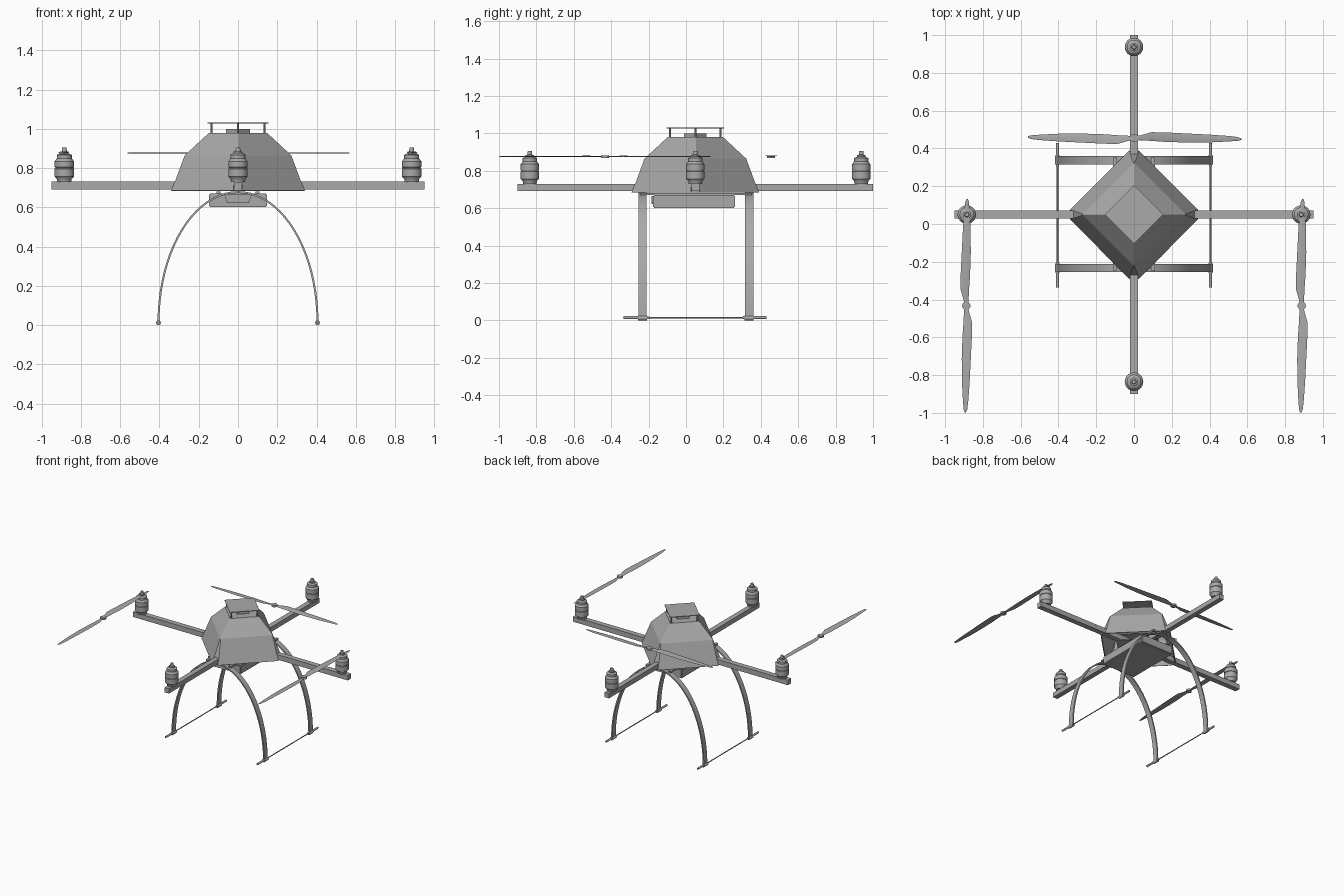
import bpy, bmesh, math
from mathutils import Matrix, Vector

if "Cube" in bpy.data.objects:
    bpy.data.objects.remove(bpy.data.objects["Cube"], do_unlink=True)

grey = bpy.data.materials.new("plain grey")
grey.use_nodes = True
COLOUR = (0.4, 0.4, 0.4, 1)
grey.diffuse_color = COLOUR
grey.node_tree.nodes["Principled BSDF"].inputs["Base Color"].default_value = COLOUR

MID = 0.05          # y of the airframe centre
AXES = [(1, 0), (0, 1), (-1, 0), (0, -1)]


def finish(bm, name, smooth=False):
    bmesh.ops.recalc_face_normals(bm, faces=bm.faces)
    mesh = bpy.data.meshes.new(name)
    bm.to_mesh(mesh)
    bm.free()
    mesh.materials.append(grey)
    ob = bpy.data.objects.new(name, mesh)
    bpy.context.collection.objects.link(ob)
    if smooth:
        bpy.ops.object.select_all(action='DESELECT')
        ob.select_set(True)
        bpy.context.view_layer.objects.active = ob
        bpy.ops.object.shade_smooth_by_angle(angle=math.radians(35))
    return ob


def box(name, centre, size, turn=0, bevel=0):
    bm = bmesh.new()
    bmesh.ops.create_cube(bm, size=1)
    bmesh.ops.scale(bm, vec=size, verts=bm.verts)
    if bevel:
        bmesh.ops.bevel(bm, geom=bm.edges[:], offset=bevel, segments=2, affect='EDGES')
    bmesh.ops.transform(bm, matrix=Matrix.Translation(centre) @ Matrix.Rotation(turn, 4, 'Z'),
                        verts=bm.verts)
    return finish(bm, name)


def rod(name, a, b, radius, sides=12):
    a, b = Vector(a), Vector(b)
    bm = bmesh.new()
    spin = (b - a).to_track_quat('Z', 'Y').to_matrix().to_4x4()
    bmesh.ops.create_cone(bm, cap_ends=True, segments=sides, radius1=radius, radius2=radius,
                          depth=(b - a).length, matrix=Matrix.Translation((a + b) / 2) @ spin)
    return finish(bm, name, True)


def skin(bm, rings, closed=True):
    for low, high in zip(rings, rings[1:]):
        n = len(low)
        for i in range(n if closed else n - 1):
            j = (i + 1) % n
            bm.faces.new((low[i], low[j], high[j], high[i]))


def lathe(name, profile, x, y, sides=24):
    bm = bmesh.new()
    rings = []
    for r, z in profile:
        rings.append([bm.verts.new((x + r * math.cos(math.tau * i / sides),
                                    y + r * math.sin(math.tau * i / sides), z))
                      for i in range(sides)])
    skin(bm, rings)
    bm.faces.new(rings[0])
    bm.faces.new(rings[-1])
    return finish(bm, name, True)


# Faceted canopy: stacked diamonds, split at the lower corners for the arms
bm = bmesh.new()
rings = []
for r, z, cut in [(0.365, 0.685, 0.024), (0.34, 0.735, 0.02), (0.275, 0.865, 0.003), (0.15, 0.98, 0.002)]:
    ring = []
    for ax, ay in AXES:
        for s in (-cut, cut):
            ring.append(bm.verts.new((ax * (r - cut) - ay * s, MID + ay * (r - cut) + ax * s, z)))
    rings.append(ring)
skin(bm, rings)
bm.faces.new(rings[-1])
for f in [f for f in bm.faces if f.calc_center_median().z < 0.73 and f.calc_area() < 0.004]:
    bm.faces.remove(f)
canopy = finish(bm, "canopy")
wall = canopy.modifiers.new("wall", 'SOLIDIFY')
wall.thickness = 0.006

# Raised deck on four posts, with a small module beneath it
quarter = math.pi / 4
box("top_deck", (0, MID, 1.029), (0.218, 0.218, 0.005), quarter)
box("top_module", (0, MID, 0.99), (0.085, 0.085, 0.02), quarter)
for ax, ay in AXES:
    rod("deck_post", (ax * 0.135, MID + ay * 0.135, 0.975), (ax * 0.135, MID + ay * 0.135, 1.028), 0.005)

# Crossed arms, and the clamp plates that hold them
box("side_arms", (0, MID, 0.711), (1.9, 0.042, 0.04))
box("long_arms", (0, MID, 0.711), (0.04, 1.9, 0.038))
box("lower_clamp_plate", (0, MID, 0.686), (0.3, 0.3, 0.006), quarter)
box("upper_clamp_plate", (0, MID, 0.736), (0.3, 0.3, 0.006), quarter)

# Motors
MOTOR = [(0.036, 0.73), (0.038, 0.745), (0.049, 0.757), (0.049, 0.797), (0.046, 0.799),
         (0.046, 0.803), (0.049, 0.805), (0.049, 0.835), (0.038, 0.85), (0.038, 0.868),
         (0.022, 0.876), (0.022, 0.884), (0.013, 0.886), (0.011, 0.905)]
for x, y in [(0.885, MID), (-0.885, MID), (0, 0.937), (0, -0.835)]:
    lathe("motor", MOTOR, x, y)

# Propellers: station along the blade, leading edge, trailing edge, twist
BLADE = [(0.0, 0.010, -0.010, 0), (0.03, 0.014, -0.012, 10), (0.09, 0.031, -0.015, 9),
         (0.16, 0.030, -0.020, 7), (0.28, 0.024, -0.024, 5), (0.40, 0.018, -0.023, 4),
         (0.50, 0.011, -0.018, 3), (0.55, 0.005, -0.014, 2), (0.565, -0.003, -0.009, 2)]


def propeller(x, y, z, turn):
    bm = bmesh.new()
    for side in (0, math.pi):
        rings = []
        for d, lead, trail, twist in BLADE:
            mid, t = (lead + trail) / 2, math.tan(math.radians(twist))
            section = [(lead, 0), (mid, 0.003), (trail, 0), (mid, -0.002)]
            rings.append([Matrix.Rotation(side, 3, 'Z') @ Vector((d, c, c * t + h)) for c, h in section])
        rings = [[bm.verts.new(p) for p in ring] for ring in rings]
        skin(bm, rings)
        bm.faces.new(rings[-1])
    bmesh.ops.create_cone(bm, cap_ends=True, segments=20, radius1=0.022, radius2=0.022, depth=0.014)
    bmesh.ops.transform(bm, matrix=Matrix.Translation((x, y, z)) @ Matrix.Rotation(turn, 4, 'Z'),
                        verts=bm.verts)
    finish(bm, "propeller", True)


propeller(0.003, 0.455, 0.876, 0)
for x in (-0.888, 0.888):
    propeller(x, -0.433, 0.876, math.pi / 2)

# Arched landing legs: a flat strip bent into a half ellipse
for y in (0.338, -0.233):
    bm = bmesh.new()
    rings = []
    for i in range(41):
        a = math.pi * i / 40
        c, s = math.cos(a), math.sin(a)
        inner, outer = (0.4 * c, 0.015 + 0.658 * s), (0.41 * c, 0.015 + 0.668 * s)
        rings.append([bm.verts.new((px, y + dy, pz)) for (px, pz), dy in
                      ((inner, -0.022), (outer, -0.022), (outer, 0.022), (inner, 0.022))])
    skin(bm, rings)
    bm.faces.new(rings[0])
    bm.faces.new(rings[-1])
    finish(bm, "landing_leg", True)

# Skids: thin rods with thicker ends and a sleeve at each foot
for x in (-0.405, 0.405):
    rod("skid_rod", (x, -0.3, 0.015), (x, 0.4, 0.015), 0.004)
    for a, b in ((-0.335, -0.2), (0.305, 0.43)):
        rod("skid_end", (x, a, 0.015), (x, b, 0.015), 0.008)
    for y in (0.338, -0.233):
        rod("foot_sleeve", (x, y - 0.024, 0.0125), (x, y + 0.024, 0.0125), 0.0125)

# Battery pack, its tray rails and the small front housing
box("battery_pack", (0, 0.043, 0.636), (0.295, 0.44, 0.07), 0, 0.006)
for x in (-0.1, 0.1):
    box("tray_rail", (x, 0.053, 0.676), (0.02, 0.6, 0.012))
bm = bmesh.new()
rings = []
for z, half in ((0.623, 0.055), (0.665, 0.07)):
    rings.append([bm.verts.new((x, y, z)) for x, y in
                  ((-half, -0.185), (half, -0.185), (half, -0.17), (-half, -0.17))])
skin(bm, rings)
for ring in rings:
    bm.faces.new(ring)
finish(bm, "front_housing")
